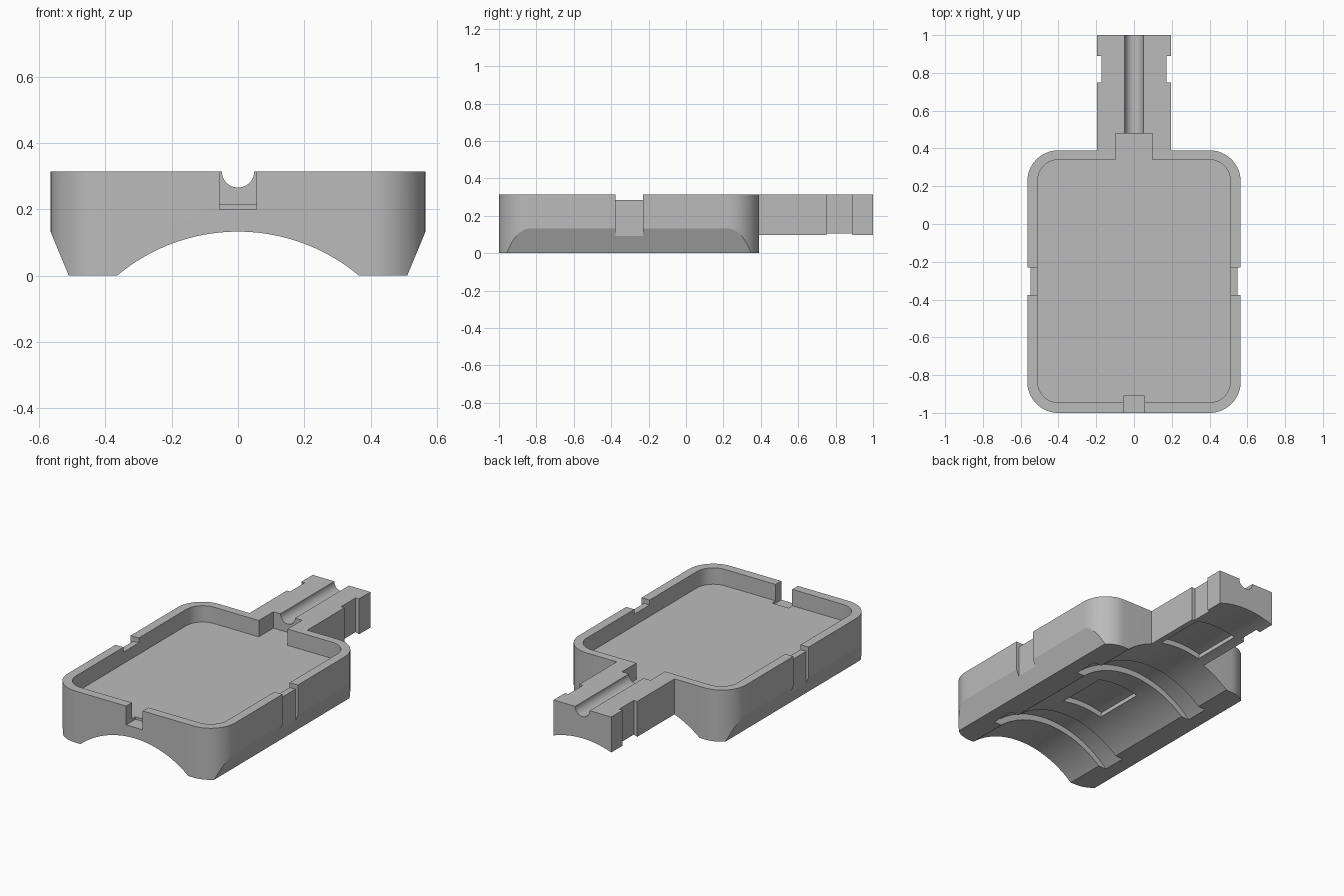
import bpy, bmesh
from math import sin, cos, pi, asin, radians
from mathutils import Vector

if "Cube" in bpy.data.objects:
    bpy.data.objects.remove(bpy.data.objects["Cube"])

grey = bpy.data.materials.new("mid grey")
grey.use_nodes = True
grey.diffuse_color = (0.5, 0.5, 0.5, 1)
grey.node_tree.nodes["Principled BSDF"].inputs["Base Color"].default_value = (0.5, 0.5, 0.5, 1)

TOP = 0.315
ARC_R, ARC_Z = 0.567, -0.434     # saddle cylinder under the tray
MID = -0.305                     # lengthwise centre of the tray


def prism(name, outline, start, end, along="z"):
    """Extrude a 2D outline along z (outline in xy) or along y (outline in xz)."""
    place = (lambda a, b, t: (a, b, t)) if along == "z" else (lambda a, b, t: (a, t, b))
    bm = bmesh.new()
    face = bm.faces.new([bm.verts.new(place(a, b, start)) for a, b in outline])
    new = bmesh.ops.extrude_face_region(bm, geom=[face])["geom"]
    shift = Vector(place(0, 0, end - start))
    bmesh.ops.translate(bm, verts=[v for v in new if isinstance(v, bmesh.types.BMVert)], vec=shift)
    bmesh.ops.recalc_face_normals(bm, faces=bm.faces)
    mesh = bpy.data.meshes.new(name)
    bm.to_mesh(mesh)
    bm.free()
    obj = bpy.data.objects.new(name, mesh)
    bpy.context.collection.objects.link(obj)
    return obj


def arc(cx, cy, r, a0, a1, n):
    angles = [radians(a0 + (a1 - a0) * i / n) for i in range(n + 1)]
    return [(cx + r * cos(a), cy + r * sin(a)) for a in angles]


def half_plate(w, y0, y1, r, neck):
    """Right half outline of a rounded plate, ending in a neck on the back edge."""
    return arc(w - r, y0 + r, r, -90, 0, 16) + arc(w - r, y1 - r, r, 0, 90, 16) + neck


def mirrored(half):
    return half + [(-x, y) for x, y in reversed(half)]


def box(name, x0, x1, y0, y1, z0, z1):
    return prism(name, [(x0, y0), (x1, y0), (x1, y1), (x0, y1)], z0, z1)


# Tray with its notched neck, as one outline
neck = [(0.195, 0.39), (0.195, 0.75), (0.172, 0.75), (0.172, 0.89), (0.195, 0.89), (0.195, 1)]
tray = prism("tray_with_neck", mirrored(half_plate(0.565, -1, 0.39, 0.165, neck)), 0, TOP)

# Inner pocket, reaching into the neck
pocket_neck = [(0.097, 0.34), (0.097, 0.48)]
cutters = [prism("pocket", mirrored(half_plate(0.51, -0.945, 0.34, 0.11, pocket_neck)), 0.215, 0.4)]

# Saddle arch and cable groove
cutters.append(prism("arch", arc(0, ARC_Z, ARC_R, 0, 360, 180)[:-1], -1.2, 1.2, "y"))
cutters.append(prism("cable_groove", arc(0, TOP, 0.049, 0, 360, 48)[:-1], 0.4, 1.2, "y"))

# Front opening
cutters.append(box("front_opening", -0.056, 0.056, -1.1, -0.91, 0.2, 0.4))

# Sloped lower sides and clip notches
for s, side in ((1, "left"), (-1, "right")):
    slope = [(0.4684 * s, -0.1), (0.565 * s, 0.132), (0.7 * s, 0.132), (0.7 * s, -0.1)]
    cutters.append(prism(side + "_slope", slope, -1.2, 0.6, "y"))
    x0, x1 = sorted((0.548 * s, 0.7 * s))
    cutters.append(box(side + "_clip_channel", x0, x1, -0.377, -0.229, -0.1, 0.4))
    x0, x1 = sorted((0.47 * s, 0.7 * s))
    cutters.append(box(side + "_clip_step", x0, x1, -0.377, -0.229, 0.285, 0.4))

# Strap channels across the arch
for i, y in enumerate((MID - 0.37, MID + 0.37)):
    ring = arc(0, ARC_Z, ARC_R + 0.036, 0, 360, 180)[:-1]
    cutters.append(prism(f"strap_channel_{i}", ring, y - 0.075, y + 0.075, "y"))

# Shallow pad recesses along the arch
spread = asin(0.14 / ARC_R) * 180 / pi
for i, y in enumerate((MID, 0.57)):
    pad = arc(0, ARC_Z, ARC_R + 0.033, 90 - spread, 90 + spread, 24)
    pad += arc(0, ARC_Z, ARC_R - 0.1, 90 + spread, 90 - spread, 24)
    cutters.append(prism(f"pad_recess_{i}", pad, y - 0.162, y + 0.162, "y"))

# Cut everything and clean up
bpy.context.view_layer.objects.active = tray
for cutter in cutters:
    mod = tray.modifiers.new(cutter.name, "BOOLEAN")
    mod.operation, mod.solver, mod.object = "DIFFERENCE", "EXACT", cutter
    bpy.ops.object.modifier_apply(modifier=mod.name)
for cutter in cutters:
    bpy.data.objects.remove(cutter)

tray.data.materials.clear()
tray.data.materials.append(grey)
for p in tray.data.polygons:
    p.material_index = 0
bpy.ops.object.select_all(action="DESELECT")
tray.select_set(True)
bpy.ops.object.shade_smooth_by_angle(angle=radians(20))
